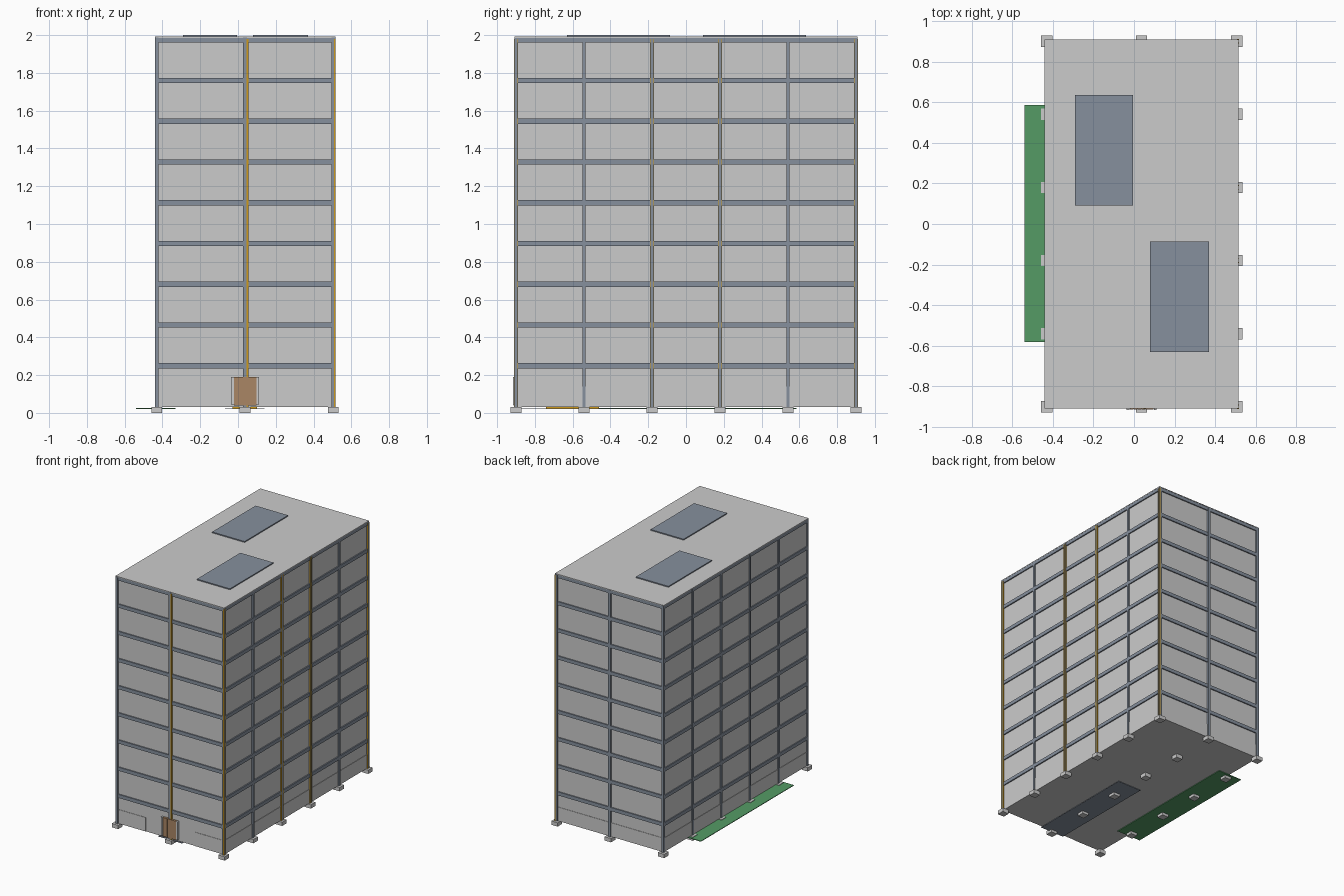
import bpy

cube = bpy.data.objects.get("Cube")
if cube:
    bpy.data.objects.remove(cube, do_unlink=True)


def material(name, r, g, b):
    m = bpy.data.materials.new(name)
    m.use_nodes = True
    m.diffuse_color = (r, g, b, 1)
    m.node_tree.nodes["Principled BSDF"].inputs["Base Color"].default_value = (r, g, b, 1)
    return m


GREY = material("concrete grey", 0.6, 0.6, 0.6)
STEEL = material("steel blue", 0.24, 0.28, 0.34)
GREEN = material("lawn green", 0.09, 0.33, 0.13)
YELLOW = material("pipe yellow", 0.62, 0.32, 0.01)
BROWN = material("door brown", 0.40, 0.24, 0.13)


def box(name, x, y, z, mat):
    """Box spanning the given (low, high) ranges."""
    corners = [(a, b, c) for a in x for b in y for c in z]
    faces = [(0, 1, 3, 2), (4, 6, 7, 5), (0, 4, 5, 1),
             (2, 3, 7, 6), (0, 2, 6, 4), (1, 5, 7, 3)]
    mesh = bpy.data.meshes.new(name)
    mesh.from_pydata(corners, [], faces)
    mesh.materials.append(mat)
    obj = bpy.data.objects.new(name, mesh)
    bpy.context.collection.objects.link(obj)
    return obj


def around(centre, half):
    return (centre - half, centre + half)


# Wall planes and structural grid
WX0, WX1, WY = -0.432, 0.505, 0.897
X0, X1, Y1 = -0.44, 0.515, 0.908
BASE, TOP = 0.03, 1.99
COLUMN_X = (-0.43, 0.037, 0.505)
COLUMN_Y = [-0.9 + 0.36 * i for i in range(6)]

# Main body and roof
box("walls", (WX0, WX1), (-WY, WY), (BASE, 1.98), GREY)
box("roof", (X0, X1), (-Y1, Y1), (1.986, 1.992), GREY)
box("roof_panel_back", (-0.29, -0.005), (0.09, 0.635), (1.99, 2.0), STEEL)
box("roof_panel_front", (0.08, 0.37), (-0.63, -0.085), (1.99, 2.0), STEEL)

# Ring of beams at every storey
for i in range(9):
    z = around(0.25 + 0.2156 * i, 0.014)
    for side, s in (("front", -1), ("back", 1)):
        y = sorted((s * 0.89, s * (Y1 - 0.002)))
        box(f"beam_{side}_{i}", (X0 + 0.002, X1 - 0.002), y, z, STEEL)
    box(f"beam_left_{i}", (X1 - 0.02, X1 - 0.001), around(0, Y1 - 0.003), z, STEEL)
    box(f"beam_right_{i}", (X0 + 0.001, X0 + 0.02), around(0, Y1 - 0.003), z, STEEL)

# Footings under the whole grid, columns on the perimeter
for i, cx in enumerate(COLUMN_X):
    for j, cy in enumerate(COLUMN_Y):
        box(f"footing_{i}_{j}", around(cx, 0.028), around(cy, 0.028), (0, BASE), GREY)
        if i != 1 or j in (0, 5):
            box(f"column_{i}_{j}", around(cx, 0.01), around(cy, 0.009),
                (0.028, TOP - 0.002), STEEL)

# Yellow pipes beside the columns
for j in (0, 2, 3, 5):
    for s in (-1, 1):
        box(f"pipe_{j}_{s}", (0.508, 0.517), around(COLUMN_Y[j] + s * 0.009, 0.002),
            (BASE, 1.98), YELLOW)
box("front_pipe", (0.046, 0.056), (-0.911, -0.9), (BASE, 1.98), YELLOW)

# Low plinth panels
PLINTH = (BASE, 0.14)
box("plinth_left", (WX1 - 0.01, WX1 + 0.003), (-0.895, 0.895), PLINTH, GREY)
box("plinth_right", (WX0 - 0.003, WX0 + 0.01), (-0.895, 0.895), PLINTH, GREY)
box("plinth_back", (WX0, WX1), (WY - 0.01, WY + 0.003), PLINTH, GREY)
box("plinth_front_right", (WX0, -0.18), (-WY - 0.003, -WY + 0.01), PLINTH, GREY)
box("plinth_front_left", (0.255, WX1), (-WY - 0.003, -WY + 0.01), PLINTH, GREY)

# Entrance: planked door with side posts
for i in range(6):
    x = -0.02 + 0.0195 * i
    box(f"door_plank_{i}", (x, x + 0.0185), (-0.914, -0.89), (0.04, 0.19), BROWN)
box("door_backing", (-0.02, 0.097), (-0.912, -0.89), (0.04, 0.19), BROWN)
for i, x in enumerate((-0.036, 0.098)):
    box(f"door_post_{i}", (x, x + 0.014), (-0.916, -0.89), (0.045, 0.19), GREY)

# Ground plates: lawn, path and yellow mat
box("lawn", (-0.54, -0.33), (-0.58, 0.585), (0.021, 0.026), GREEN)
box("path", (-0.07, 0.14), (-0.9, -0.01), (0.02, 0.024), STEEL)
box("yellow_mat", (-0.03, 0.10), (-0.74, -0.46), (0.024, 0.032), YELLOW)
